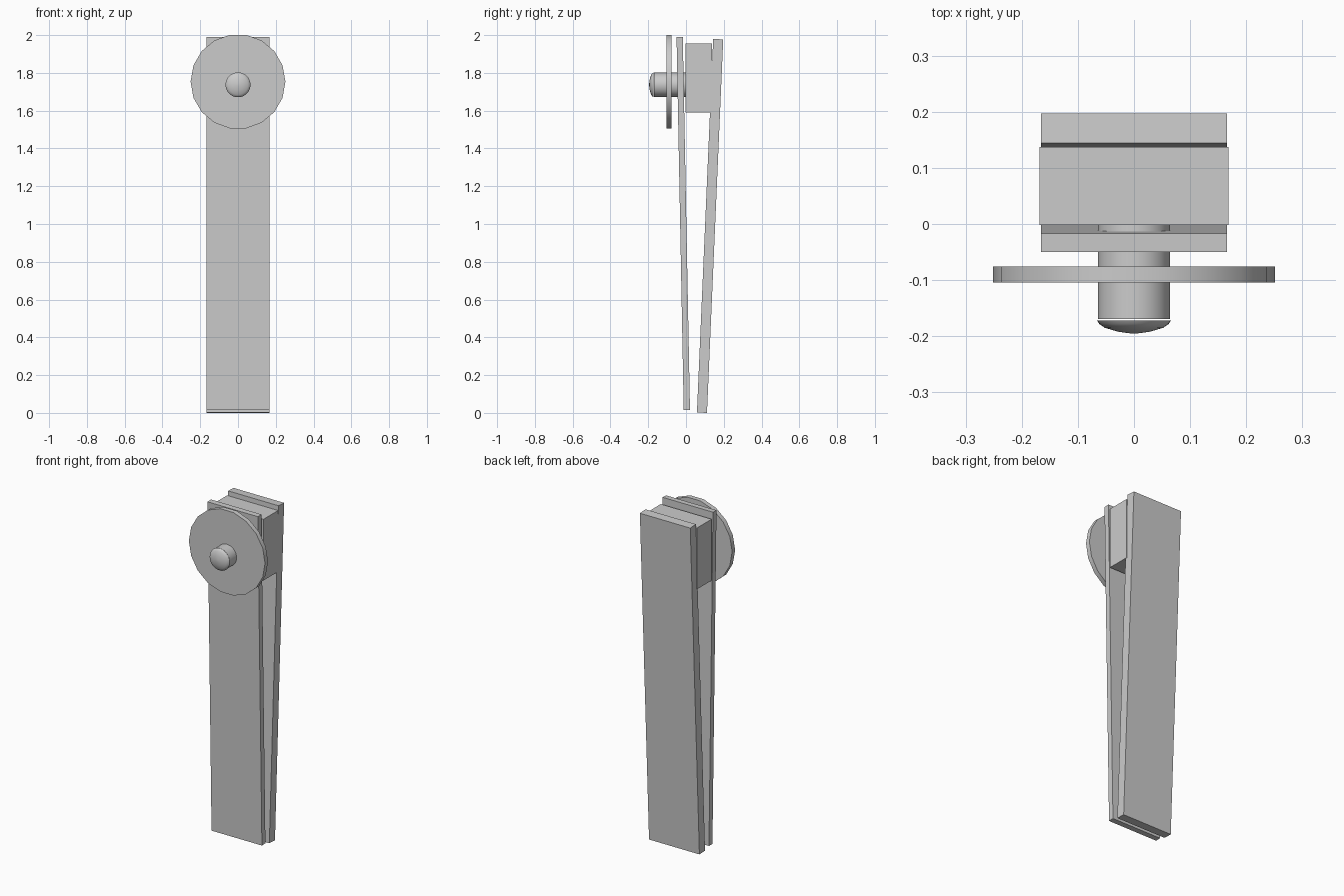
import bpy, bmesh
from math import pi, sin, cos

if "Cube" in bpy.data.objects:
    bpy.data.objects.remove(bpy.data.objects["Cube"])


def make_object(name, bm, smooth=False):
    bmesh.ops.recalc_face_normals(bm, faces=bm.faces)
    mesh = bpy.data.meshes.new(name)
    bm.to_mesh(mesh)
    bm.free()
    ob = bpy.data.objects.new(name, mesh)
    bpy.context.collection.objects.link(ob)
    if smooth:
        bpy.ops.object.select_all(action='DESELECT')
        ob.select_set(True)
        bpy.context.view_layer.objects.active = ob
        bpy.ops.object.shade_smooth_by_angle(angle=0.7)
    return ob


def slab(name, profile, half_width):
    """Extrude a (y, z) side profile across x."""
    bm = bmesh.new()
    face = bm.faces.new([bm.verts.new((-half_width, y, z)) for y, z in profile])
    ext = bmesh.ops.extrude_face_region(bm, geom=[face])['geom']
    verts = [g for g in ext if isinstance(g, bmesh.types.BMVert)]
    bmesh.ops.translate(bm, verts=verts, vec=(2 * half_width, 0, 0))
    return make_object(name, bm)


def turned(name, profile, z, sides):
    """Turn a (radius, y) profile around a front-to-back axis at height z."""
    bm = bmesh.new()
    rings = []
    for r, y in profile:
        rings.append([bm.verts.new((r * cos(2 * pi * i / sides), y,
                                    z + r * sin(2 * pi * i / sides)))
                      for i in range(sides)])
    for a, b in zip(rings, rings[1:]):
        for i in range(sides):
            j = (i + 1) % sides
            bm.faces.new((a[i], a[j], b[j], b[i]))
    bm.faces.new(rings[0])
    bm.faces.new(rings[-1])
    return make_object(name, bm, smooth=True)


# Two leaning plates, closer together at the foot
slab("front_plate", [(-0.012, 0.015), (0.021, 0.016), (-0.017, 1.99), (-0.05, 1.989)], 0.166)
slab("back_plate", [(0.058, 0.002), (0.111, 0.0), (0.197, 1.977), (0.144, 1.98)], 0.166)

# Spacer block between the plates, sunk into the back plate
slab("spacer_block", [(-0.002, 1.59), (0.137, 1.59), (0.137, 1.955), (-0.002, 1.955)], 0.168)

# Washer disc, pin and domed pin head
turned("disc", [(0.251, -0.104), (0.251, -0.076)], 1.754, 18)
turned("pin", [(0.064, -0.169), (0.064, 0.01)], 1.737, 32)
turned("pin_head", [(0.066, -0.172), (0.062, -0.178), (0.052, -0.185),
                    (0.028, -0.192), (0.006, -0.195)], 1.737, 32)
